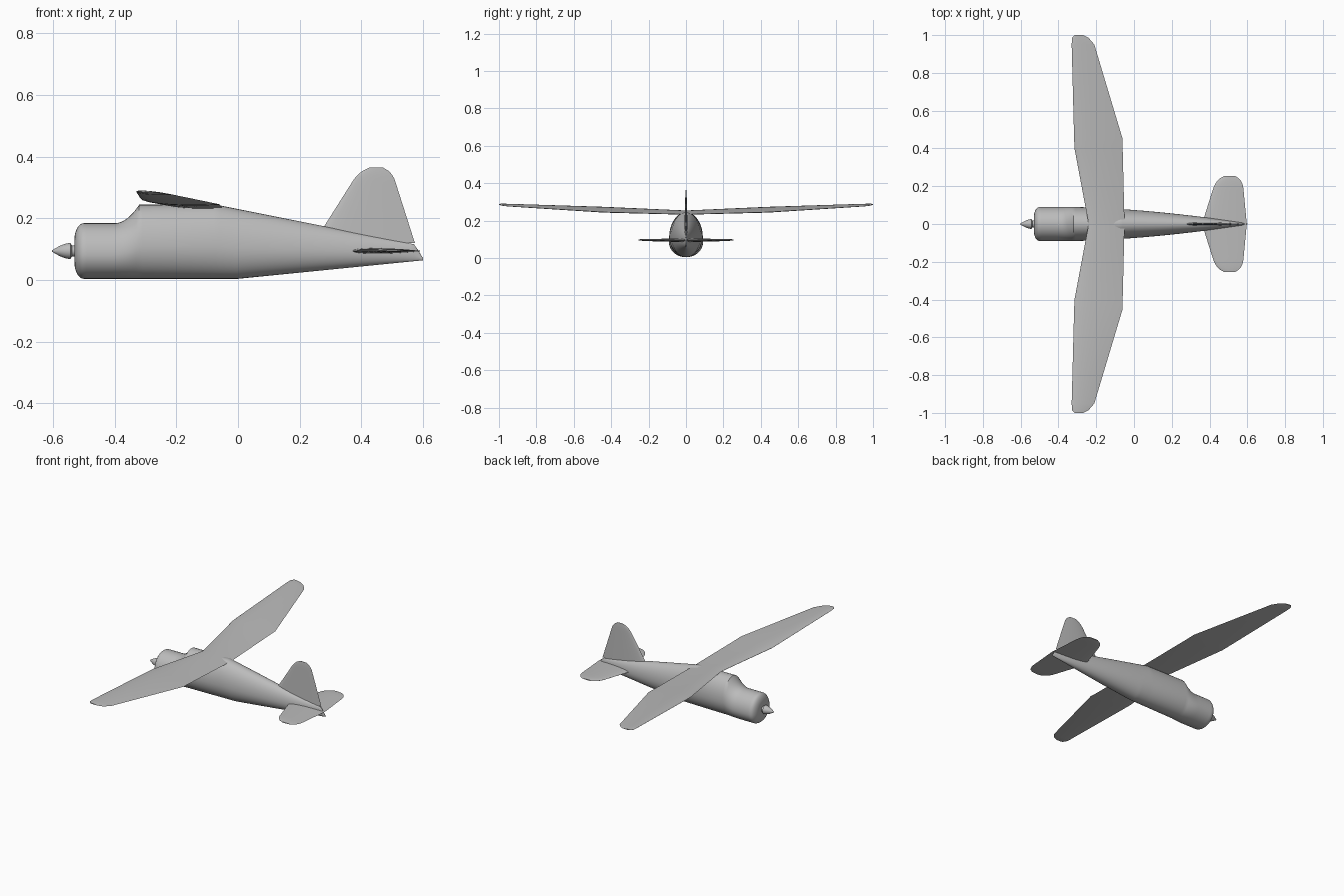
import bpy, bmesh, math

default_cube = bpy.data.objects.get("Cube")
if default_cube:
    bpy.data.objects.remove(default_cube, do_unlink=True)

tone = (0.5, 0.5, 0.5, 1)
grey = bpy.data.materials.new("plain_grey")
grey.use_nodes = True
grey.diffuse_color = tone
grey.node_tree.nodes["Principled BSDF"].inputs["Base Color"].default_value = tone


def loft(name, rings):
    """Skin a list of equal-length rings, cap both ends and smooth the result."""
    bm = bmesh.new()
    loops = [[bm.verts.new(point) for point in ring] for ring in rings]
    for near, far in zip(loops, loops[1:]):
        for i in range(len(near)):
            bm.faces.new((near[i - 1], near[i], far[i], far[i - 1]))
    bm.faces.new(loops[0])
    bm.faces.new(loops[-1])
    bmesh.ops.recalc_face_normals(bm, faces=bm.faces)
    mesh = bpy.data.meshes.new(name)
    bm.to_mesh(mesh)
    bm.free()
    mesh.materials.append(grey)
    obj = bpy.data.objects.new(name, mesh)
    bpy.context.collection.objects.link(obj)
    bpy.ops.object.select_all(action="DESELECT")
    obj.select_set(True)
    bpy.context.view_layer.objects.active = obj
    bpy.ops.object.shade_smooth_by_angle(angle=math.radians(40))


def oval(x, bottom, top, half_width, widest=0.44):
    """Ring across the fuselage; widest sets how far up its broadest point lies."""
    sides = 40
    middle = bottom + (top - bottom) * widest
    ring = []
    for i in range(sides):
        angle = math.tau * i / sides
        rise = math.sin(angle)
        reach = top - middle if rise > 0 else middle - bottom
        ring.append((x, half_width * math.cos(angle), middle + rise * reach))
    return ring


def airfoil(front, back, thickness):
    """Closed section as pairs of x and offset, with thickness relative to chord."""
    steps = 10
    chord = back - front
    section = []
    for i in range(-steps, steps):
        along = (1 + math.cos(math.pi * i / steps)) / 2
        offset = 1.3 * thickness * chord * math.sqrt(along) * (1 - along)
        section.append((front + along * chord, math.copysign(offset, i)))
    return section


def rounded_panel(length, root, tip, straight):
    """Tapered outline whose chord shrinks in a curve beyond the straight part."""
    steps = 20
    stations = []
    for i in range(steps + 1):
        t = i / steps
        front, back = [a + (b - a) * t for a, b in zip(root, tip)]
        curve = max(0, t - straight) / (1 - straight)
        half = (back - front) / 2 * math.sqrt(1 - 0.8 * curve ** 3)
        centre = (front + back) / 2
        stations.append((length * t, centre - half, centre + half))
    return stations


def both_sides(stations):
    """Repeat the stations of one side on the other, sharing the root."""
    return [(-span, front, back) for span, front, back in stations[:0:-1]] + stations


# Fuselage: rounded cowling lip, then hull rings with a raised cabin and tapered tail
def hull_ring(x):
    cabin = min(1, max(0, x + 0.4) / 0.08) ** 2
    top = min(0.184 + 0.06 * cabin, 0.23 - 0.2 * x, 0.07 + 1.6 * (0.6 - x))
    taper = max(0, x + 0.4) ** 1.8
    return oval(x, 0.004 + 0.1 * max(0, x), top, 0.003 + 0.088 * max(0, 1 - taper))


axis = 0.094
body = []
lip_steps = 8
for i in range(lip_steps):
    turn = math.pi / 2 * i / lip_steps
    radius = 0.09 * (0.4 + 0.6 * math.sin(turn))
    body.append(oval(-0.5 - 0.03 * math.cos(turn), axis - radius, axis + radius, radius))
body += [hull_ring(i / 100) for i in range(-50, 61)]
loft("fuselage", body)


# Spinner: ogive nose on a narrower hub
def disc(x, radius):
    return oval(x, axis - radius, axis + radius, radius, 0.5)


nose_steps = 12
nose = []
for i in range(nose_steps):
    u = (i + 0.5) / nose_steps
    nose.append(disc(-0.606 + 0.066 * u, 0.026 * math.sin(u * math.pi / 2)))
nose += [disc(-0.538, 0.018), disc(-0.52, 0.018)]
loft("spinner", nose)

# High wing: rising towards the tips, with the trailing edge set lower
half_wing = [
    (0, -0.24, -0.05),
    (0.4, -0.315, -0.06),
    (0.45, -0.317, -0.06),
    (0.95, -0.33, -0.21),
    (0.985, -0.328, -0.24),
    (1, -0.315, -0.27),
]
loft("wing", [
    [(x, y, 0.248 + 0.04 * abs(y) - 0.08 * (x - front) + offset)
     for x, offset in airfoil(front, back, 0.1)]
    for y, front, back in both_sides(half_wing)])

# Tailplane
half_tail = rounded_panel(0.254, (0.36, 0.597), (0.44, 0.573), 0.7)
loft("tailplane", [
    [(x, y, axis + 0.01 * abs(y) + offset) for x, offset in airfoil(front, back, 0.08)]
    for y, front, back in both_sides(half_tail)])

# Fin, rooted inside the tail
fin_root = 0.12
fin_panel = rounded_panel(0.245, (0.245, 0.573), (0.4, 0.495), 0.8)
loft("fin", [
    [(x, offset, fin_root + height) for x, offset in airfoil(front, back, 0.06)]
    for height, front, back in fin_panel])
